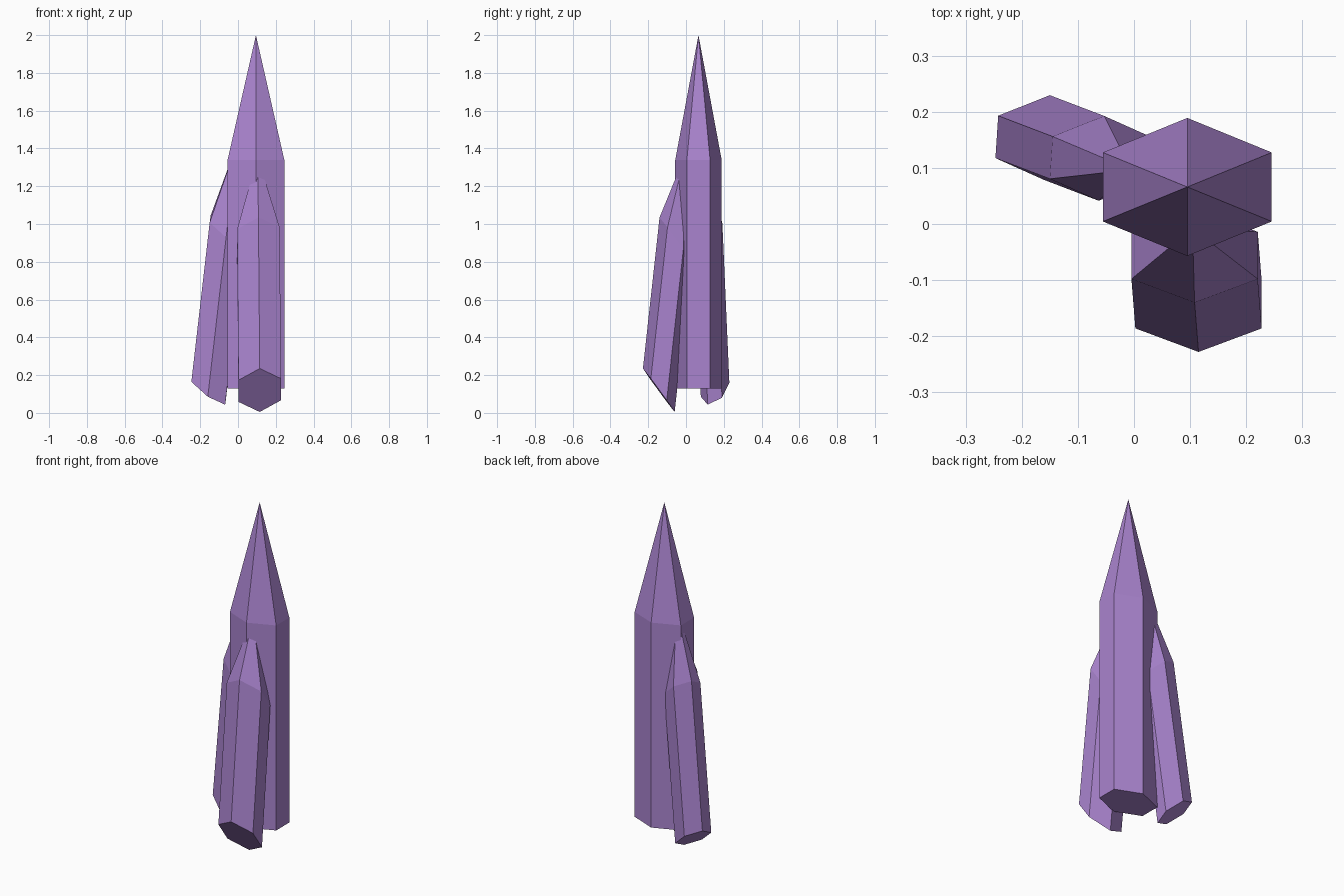
import bpy, bmesh, math
from mathutils import Vector

if "Cube" in bpy.data.objects:
    bpy.data.objects.remove(bpy.data.objects["Cube"])

mat = bpy.data.materials.new("purple_crystal")
mat.diffuse_color = (0.40, 0.23, 0.62, 1)
mat.use_nodes = True
mat.node_tree.nodes["Principled BSDF"].inputs["Base Color"].default_value = mat.diffuse_color


def crystal(name, centre, u, v, shaft, tip=1.547):
    """Six-sided shaft swept from a slanted base, closed by a pointed tip."""
    c, u, v, shaft = map(Vector, (centre, u, v, shaft))
    bm = bmesh.new()
    ring = [c + u * math.sin(i * math.pi / 3) + v * math.cos(i * math.pi / 3)
            for i in range(6)]
    low = [bm.verts.new(p) for p in ring]
    high = [bm.verts.new(p + shaft) for p in ring]
    apex = bm.verts.new(c + shaft * tip)
    bm.faces.new(low)
    for i in range(6):
        j = (i + 1) % 6
        bm.faces.new((low[i], low[j], high[j], high[i]))
        bm.faces.new((high[i], high[j], apex))
    bmesh.ops.recalc_face_normals(bm, faces=bm.faces[:])
    mesh = bpy.data.meshes.new(name)
    bm.to_mesh(mesh)
    bm.free()
    mesh.materials.append(mat)
    obj = bpy.data.objects.new(name, mesh)
    bpy.context.collection.objects.link(obj)


# Tall upright crystal
crystal("main_crystal", (0.095, 0.066, 0.13), (0.1737, 0, 0), (0, 0.123, 0),
        (0, 0, 1.208), 1.548)
# Leaning crystal at the front
crystal("front_crystal", (0.115, -0.144, 0.12), (0.130, 0, 0.005),
        (0, -0.084, 0.115), (-0.007, 0.088, 0.80))
# Leaning crystal at the left
crystal("left_crystal", (-0.155, 0.154, 0.1225), (0.056, 0.0647, -0.003),
        (-0.087, 0.039, 0.079), (0.097, -0.037, 0.843))
